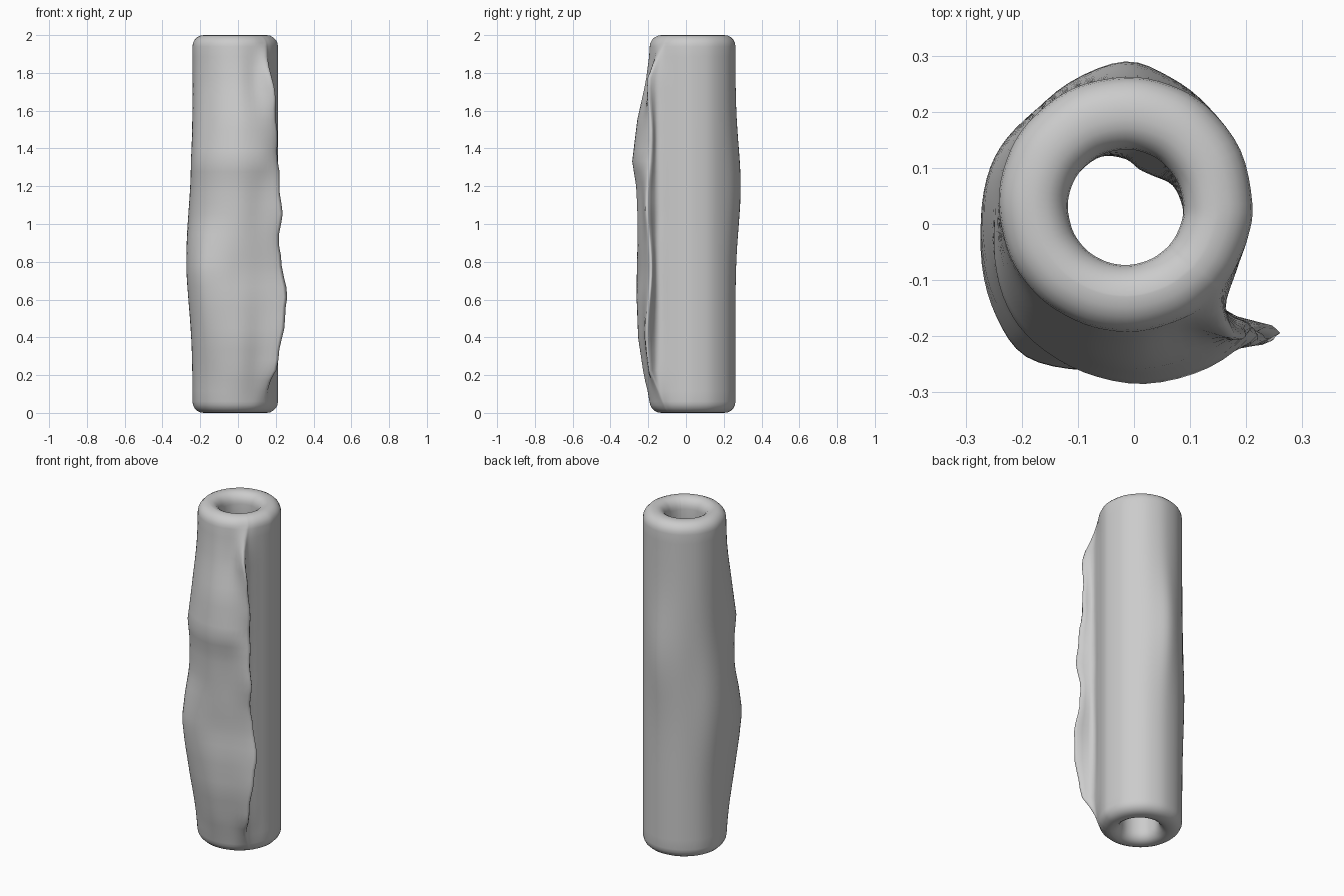
import bpy, bmesh, math
from mathutils import Vector

if "Cube" in bpy.data.objects:
    bpy.data.objects.remove(bpy.data.objects["Cube"])

CX, CY, R_OUT, R_IN = -0.015, 0.036, 0.226, 0.103

# z, flap edge x, front swell, front-left swell
FLAP = [(0.0, 0.14, 0, 0), (0.08, 0.15, 0.005, 0.005), (0.2, 0.195, 0.035, 0.02),
        (0.4, 0.235, 0.065, 0.055), (0.6, 0.262, 0.07, 0.085), (0.75, 0.24, 0.06, 0.1),
        (0.9, 0.212, 0.065, 0.08), (1.03, 0.235, 0.068, 0.055), (1.2, 0.222, 0.075, 0.055),
        (1.33, 0.212, 0.097, 0.07), (1.55, 0.203, 0.07, 0.04), (1.75, 0.19, 0.025, 0.01),
        (1.9, 0.15, 0.004, 0), (2.0, 0.14, 0, 0)]


def flap_at(z):
    for a, b in zip(FLAP, FLAP[1:]):
        if z <= b[0]:
            t = (z - a[0]) / (b[0] - a[0])
            return [p + (q - p) * t for p, q in zip(a[1:], b[1:])]
    return FLAP[-1][1:]


def bump(v, centre, width):
    return math.exp(-((v - centre) / width) ** 2)


def polar(deg, r):
    a = math.radians(deg)
    return Vector((CX + r * math.cos(a), CY + r * math.sin(a)))


def smooth_loop(pts, n=4):
    out = []
    k = len(pts)
    for i in range(k):
        a, b, c, d = (pts[(i + j - 1) % k] for j in range(4))
        for s in range(n):
            t = s / n
            out.append(0.5 * (2 * b + (c - a) * t + (2 * a - 5 * b + 4 * c - d) * t * t
                              + (3 * b - a - 3 * c + d) * t ** 3))
    return out


BASE = [0, 25, 50, 70, 90, 115, 140, 160, 180, 203, 221, 237, 256, 276, 297]
ALL_ANGLES = BASE + [314, 320, 330, 345]


def outer_section(z, inset):
    """Roll outline with the loose overlapping edge at the front right."""
    ex, front, left = flap_at(z)
    pts = []
    for a in BASE:
        r = R_OUT + 0.03 * bump(a, 180, 35) * bump(z, 0.85, 0.35)
        r += 0.028 * bump(a, 92, 25) * bump(z, 1.2, 0.3)
        r += {203: 0.35 * left, 221: 0.75 * left, 237: left,
              256: 0.5 * (left + front), 276: front, 297: front * 1.05}.get(a, 0)
        pts.append(polar(a, r - inset))
    # raised edge and the crease tucked beneath it
    f = min(1, max(0, (z - 0.04) / 0.18), max(0, (1.96 - z) / 0.2))
    edge = Vector((ex + 0.004 * math.sin(31 * z), -0.197 + 0.012 * math.sin(9 * z + 1)))
    pts.append(polar(314, R_OUT - inset).lerp(edge, f))
    pts.append(polar(320, R_OUT - inset).lerp(Vector((0.163, -0.153)), f))
    pts += [polar(330, R_OUT + 0.004 * f - inset), polar(345, R_OUT - inset)]
    return [(p.x, p.y, z) for p in smooth_loop(pts)]


def inner_section(z, grow):
    pts = []
    for a in ALL_ANGLES:
        dent = 0.033 * bump(a, 62, 35) * bump(z, 1.0, 0.4)
        pts.append(polar(a, R_IN - dent + grow))
    return [(p.x, p.y - 0.006, z) for p in smooth_loop(pts)]


# Rounded end profile heights
C = 0.06
steps = [math.pi / 2 * i / 5 for i in range(6)]
low = [(C * (1 - math.sin(t)), C * (1 - math.cos(t))) for t in reversed(steps)]
low = [(C - C * math.cos(t), C - C * math.sin(t)) for t in reversed(steps)]
low = low[::1]
wall = [0.06 + 1.88 * i / 34 for i in range(1, 34)]
# (height, inset) from the bottom rim up to the top rim
rows = [(C - C * math.sin(t), C - C * math.cos(t)) for t in reversed(steps)]
rows += [(z, 0) for z in wall]
rows += [(2 - C + C * math.sin(t), C - C * math.cos(t)) for t in steps]

rings = [outer_section(z, g) for z, g in rows]
rings += [inner_section(z, g * 0.9) for z, g in reversed(rows)]

# Hollow roll
bm = bmesh.new()
loops = [[bm.verts.new(p) for p in ring] for ring in rings]
n = len(loops[0])
for i, lo in enumerate(loops):
    hi = loops[(i + 1) % len(loops)]
    for j in range(n):
        k = (j + 1) % n
        bm.faces.new((lo[j], lo[k], hi[k], hi[j]))
bmesh.ops.recalc_face_normals(bm, faces=bm.faces)
for face in bm.faces:
    face.smooth = True
mesh = bpy.data.meshes.new("hollow_roll")
bm.to_mesh(mesh)
bm.free()
roll = bpy.data.objects.new("hollow_roll", mesh)
bpy.context.collection.objects.link(roll)
